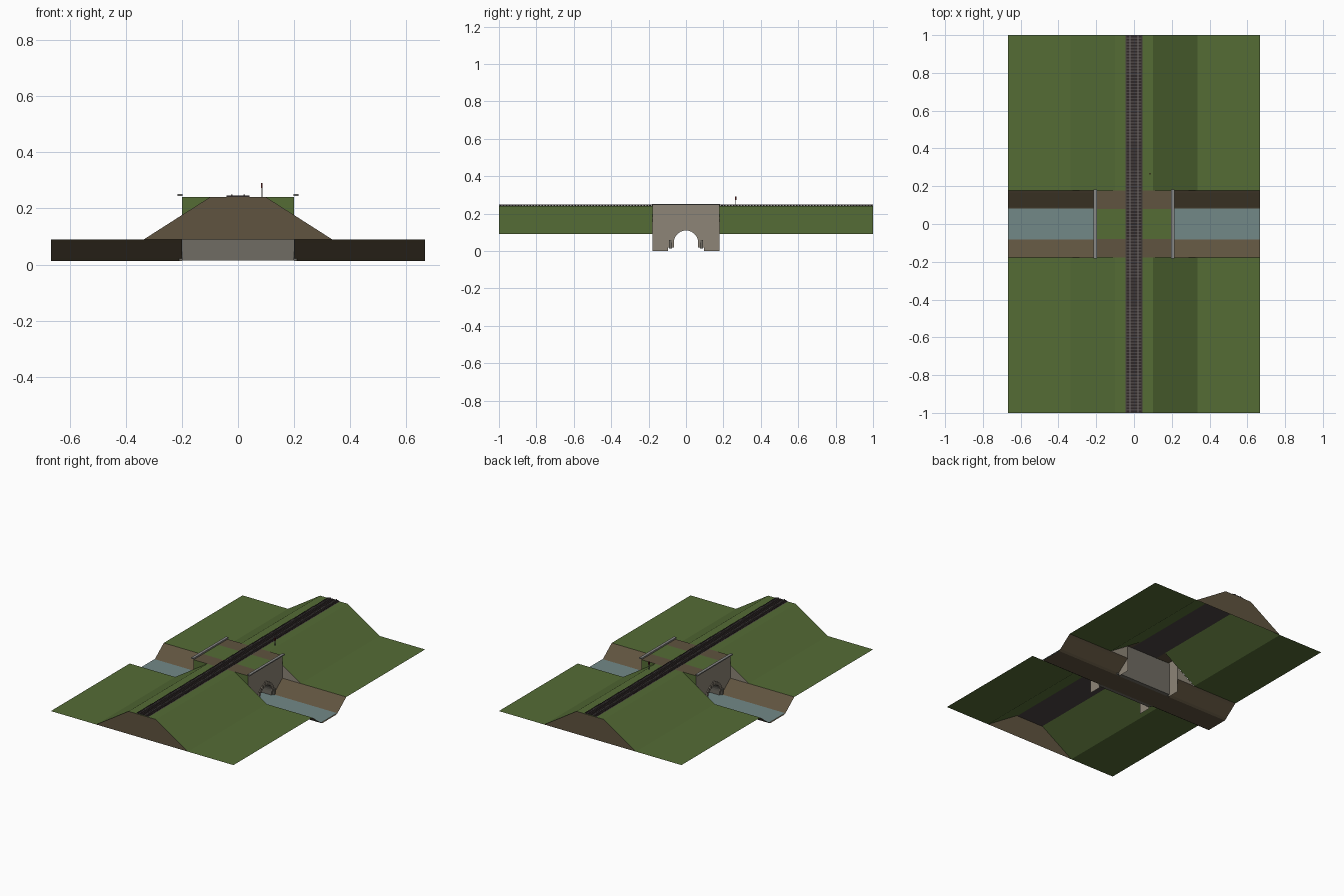
import bpy, bmesh, math

if "Cube" in bpy.data.objects:
    bpy.data.objects.remove(bpy.data.objects["Cube"])

def mat(name, r, g, b):
    m = bpy.data.materials.new(name)
    m.diffuse_color = (r, g, b, 1)
    m.use_nodes = True
    m.node_tree.nodes["Principled BSDF"].inputs["Base Color"].default_value = m.diffuse_color
    return m

GRASS = mat("grass", .09, .15, .036)
SOIL = mat("soil", .115, .087, .05)
STONE = mat("portal_stone", .27, .235, .185)
BARREL = mat("barrel_stone", .16, .15, .125)
WATER = mat("water", .17, .25, .245)
BALLAST = mat("ballast", .075, .062, .058)
TIMBER = mat("sleeper_timber", .03, .022, .022)
STEEL = mat("rail_steel", .17, .15, .15)
GREY = mat("coping_grey", .25, .25, .24)
RED = mat("signal_red", .12, .02, .02)

W, G, T = .667, .09, .24        # half width, ground level, embankment top
CUT, BR = .178, .2              # half length of bridge gap, half bridge width

def obj(name, polys, *mats):
    """polys: (points, material slot) pairs"""
    bm = bmesh.new()
    for pts, slot in polys:
        f = bm.faces.new([bm.verts.new(p) for p in pts])
        f.material_index = slot
    bmesh.ops.remove_doubles(bm, verts=bm.verts, dist=1e-5)
    me = bpy.data.meshes.new(name)
    bm.to_mesh(me)
    bm.free()
    for m in mats:
        me.materials.append(m)
    o = bpy.data.objects.new(name, me)
    bpy.context.collection.objects.link(o)
    return o

def strip_y(prof, y0, y1, slot=0):
    """sweep an (x, z) profile along y, facing up for rising x"""
    return [([(a[0], y0, a[1]), (b[0], y0, b[1]), (b[0], y1, b[1]), (a[0], y1, a[1])], slot)
            for a, b in zip(prof, prof[1:])]

def strip_x(prof, x0, x1, slot=0):
    """sweep a (y, z) profile along x, facing up for rising y"""
    return [([(x0, a[0], a[1]), (x1, a[0], a[1]), (x1, b[0], b[1]), (x0, b[0], b[1])], slot)
            for a, b in zip(prof, prof[1:])]

def box_faces(x0, x1, y0, y1, z0, z1, slot=0):
    p = [(x, y, z) for z in (z0, z1) for y in (y0, y1) for x in (x0, x1)]
    return [([p[i] for i in q], slot) for q in
            ((0, 2, 3, 1), (4, 5, 7, 6), (0, 1, 5, 4), (2, 6, 7, 3), (0, 4, 6, 2), (1, 3, 7, 5))]

# ground and hollow embankment on both sides of the channel, with soil end caps
section = [(-W, G), (-.335, G), (-.1, T), (.1, T), (.335, G), (W, G)]
land = strip_y(section, -1, -CUT) + strip_y(section, CUT, 1)
for y in (-1, 1):
    cap = [(x, y, z) for x, z in section[1:5]]
    land.append((cap[::-1] if y < 0 else cap, 1))
# level fill above the tunnel: soil, grass, soil
for y0, y1, s in ((-CUT, -.08, 1), (-.08, .08, 0), (.08, CUT, 1)):
    land += strip_y([(-BR, T), (BR, T)], y0, y1, s)
# grass shoulders closing the fill above the slopes
zb = T - .15 * (BR - .1) / .235
for s in (-1, 1):
    for t in (-1, 1):
        tri = [(s*.1, t*CUT, T), (s*BR, t*CUT, zb), (s*BR, t*CUT, T)]
        land.append((tri if s * t > 0 else tri[::-1], 0))
obj("embankment", land, GRASS, SOIL)

# channel banks outside the tunnel and the bed beneath everything
bank = [(.076, .013), (.09, .022), (.163, .079), (CUT, G)]
chan = strip_x([(-.076, .013), (.076, .013)], -W, W)
for x0, x1 in ((-W, -BR), (BR, W)):
    chan += strip_x(bank, x0, x1)
    chan += strip_x([(-y, z) for y, z in bank[::-1]], x0, x1)
obj("channel", chan, SOIL)
obj("water", strip_x([(-.082, .02), (.082, .02)], -W, W), WATER)

# arch curve shared by tunnel and portals
def arc(r, n=16, zc=.045):
    return [(r * math.cos(math.pi * i / n), zc + r * math.sin(math.pi * i / n)) for i in range(n + 1)]

opening = [(.065, .014)] + arc(.065) + [(-.065, .014)]
tunnel = strip_x(opening, -BR, BR)
tunnel += strip_x([(.1, .014), (.1, .235), (-.1, .235), (-.1, .014)][::-1], -BR, BR)
for s in (-1, 1):
    tunnel += strip_x([(s*.065, .014), (s*.1, .014)], -BR, BR)
obj("tunnel_barrel", tunnel, BARREL)

# portals, arch rings, copings and wing walls
for s, side in ((-1, "left"), (1, "right")):
    x = s * BR
    edge = [(.095, .0), (.095, .02), (.065, .02)] + arc(.065) + [(-.065, .02), (-.095, .02), (-.095, .0)]
    loop = [(-CUT-.002, 0), (-CUT-.002, .245), (CUT+.002, .245), (CUT+.002, 0)] + edge
    pts = [(x, y, z) for y, z in loop]
    obj("portal_" + side, [(pts[::-1] if s > 0 else pts, 0)], STONE)

    # voussoirs as separate raised blocks, the middle one a taller keystone
    ring, n = [], 11
    for i in range(n):
        a0, a1 = math.pi * (i + .06) / n, math.pi * (i + .94) / n
        ro = .092 if i == n // 2 else .084
        q = [(r * math.cos(a), .045 + r * math.sin(a)) for r, a in
             ((.065, a0), (ro, a0), (ro, a1), (.065, a1))]
        xo = x + s * .007
        face = [(xo, y, z) for y, z in q]
        ring.append((face if s > 0 else face[::-1], 0))
        for a, b in zip(q, q[1:] + q[:1]):
            w = [(x, *a), (x, *b), (xo, *b), (xo, *a)]
            ring.append((w if s > 0 else w[::-1], 0))
    obj("arch_ring_" + side, ring, STONE)
    posts = []
    for t in (-.083, .083):
        posts += box_faces(min(x, x + s*.01), max(x, x + s*.01), t - .007, t + .007, .013, .06)
    obj("arch_posts_" + side, posts, BARREL)
    obj("coping_" + side, box_faces(min(s*.197, s*.215), max(s*.197, s*.215),
                                    -CUT-.004, CUT+.004, .245, .252), GREY)
    wings = []
    for t in (-1, 1):
        wings.append(([(s*BR, t*(CUT-.001), G), (s*.335, t*(CUT-.001), G), (s*BR, t*(CUT-.001), zb)], 0))
    obj("wing_walls_" + side, wings, STONE)

# track: trackbed under the crest, ballast, sleepers, rails
bed = strip_y([(.1, T-.003), (-.1, T-.003)], -1, 1)
bed += strip_y([(-.045, T), (-.036, T+.004), (.036, T+.004), (.045, T)], -1, 1)
obj("ballast", bed, BALLAST)
sleepers, step = [], .016
for i in range(125):
    y = -1 + step * (i + .5)
    sleepers += box_faces(-.041, .041, y - .0045, y + .0045, T+.001, T+.0065)
obj("sleepers", sleepers, TIMBER)
rails = []
for x in (-.022, .022):
    rails += box_faces(x - .0022, x + .0022, -1, 1, T+.0065, T+.01)
obj("rails", rails, STEEL)

# lineside signal
obj("signal_post", box_faces(.0835, .0865, .2635, .2665, T, .275), GREY)
obj("signal_head", box_faces(.082, .088, .261, .269, .272, .291), RED)
